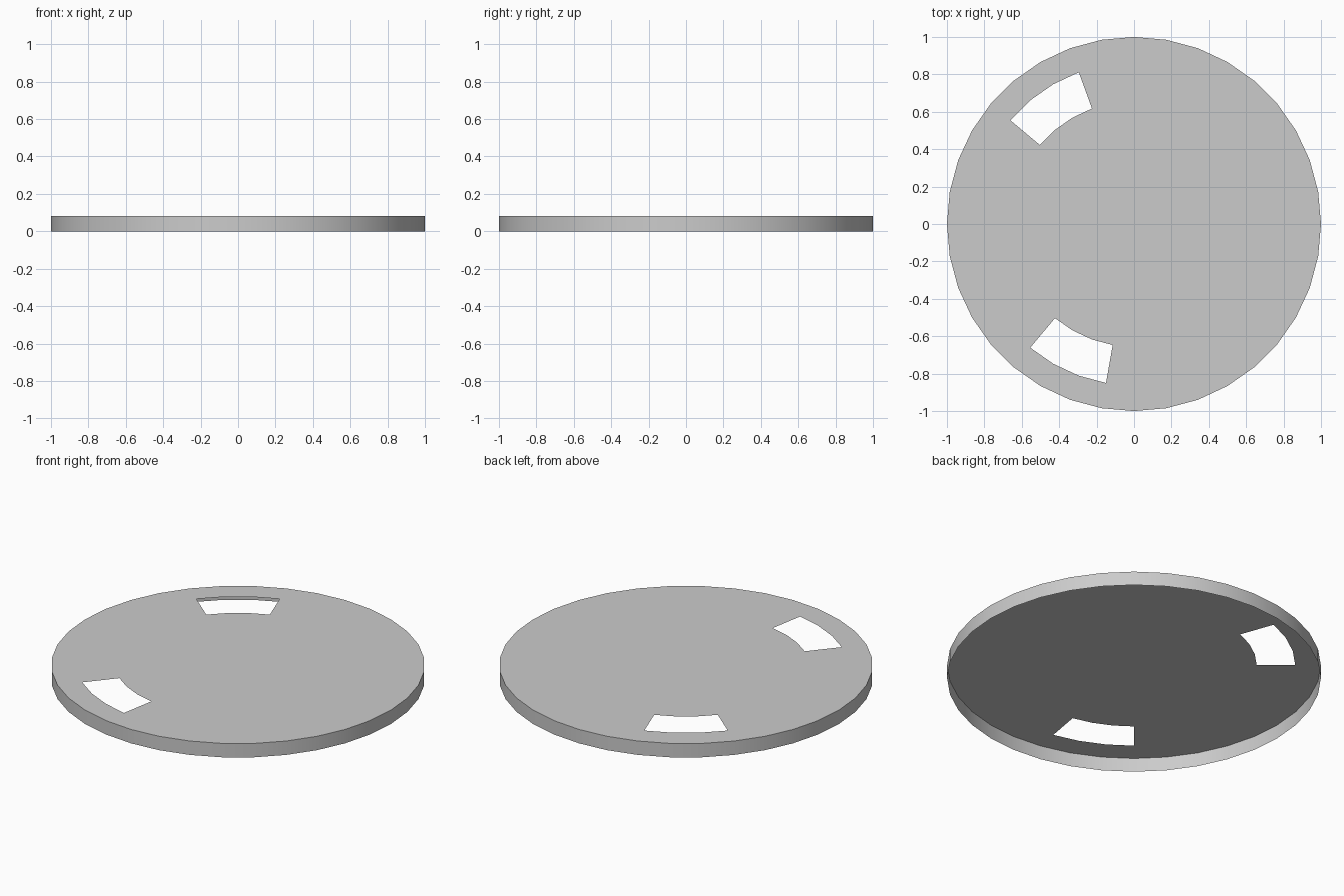
import bpy, bmesh, math

if "Cube" in bpy.data.objects:
    bpy.data.objects.remove(bpy.data.objects["Cube"])

SIDES = 36
HEIGHT = 0.082
R_IN, R_OUT = 0.657, 0.863
SLOTS = {11, 12, 13, 23, 24, 25}   # 10-degree sectors left open

bm = bmesh.new()


def ring(radius, z):
    return [bm.verts.new((radius * math.cos(math.tau * i / SIDES),
                          radius * math.sin(math.tau * i / SIDES), z))
            for i in range(SIDES)]


def bridge(a, b, skip=(), smooth=False):
    for i in range(SIDES):
        if i not in skip:
            j = (i + 1) % SIDES
            bm.faces.new((a[i], b[i], b[j], a[j])).smooth = smooth


# Flat top sheet with two curved slots
inner = ring(R_IN, HEIGHT)
outer = ring(R_OUT, HEIGHT)
edge = ring(1, HEIGHT)
bm.faces.new(inner)
bridge(inner, outer, skip=SLOTS)
bridge(outer, edge)

# Thin rim wall, open underneath
bridge(edge, ring(1, 0), smooth=True)

mesh = bpy.data.meshes.new("slotted_lid")
bm.to_mesh(mesh)
bm.free()
lid = bpy.data.objects.new("slotted_lid", mesh)
bpy.context.collection.objects.link(lid)

# Smooth rim with a crisp top edge
bpy.context.view_layer.objects.active = lid
lid.select_set(True)
bpy.ops.object.shade_smooth_by_angle(angle=math.radians(30))
